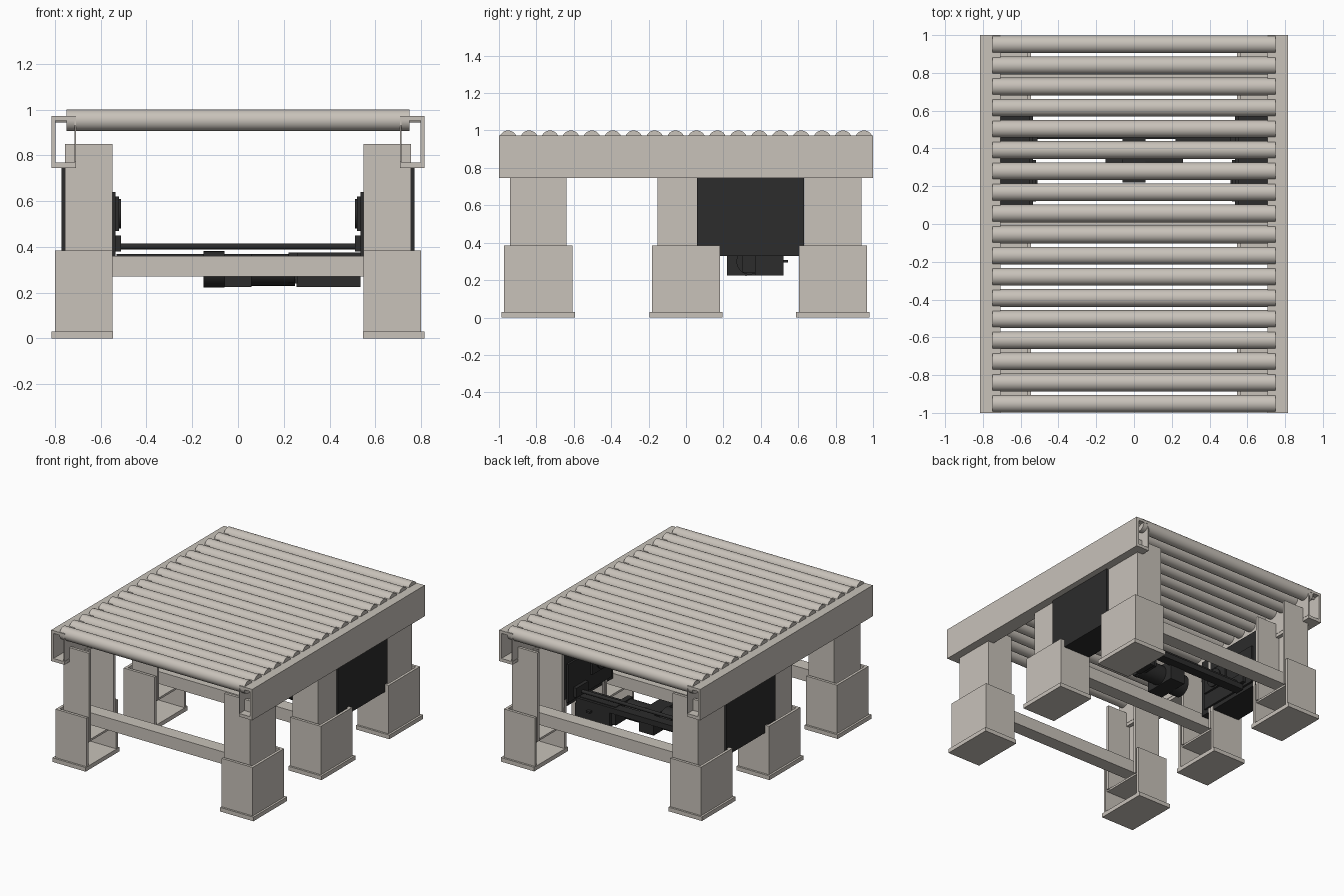
import bpy, bmesh, math
from mathutils import Matrix, Vector

cube = bpy.data.objects.get("Cube")
if cube:
    bpy.data.objects.remove(cube, do_unlink=True)


def material(name, colour):
    m = bpy.data.materials.new(name)
    m.use_nodes = True
    m.diffuse_color = (*colour, 1)
    bsdf = next(n for n in m.node_tree.nodes if n.type == 'BSDF_PRINCIPLED')
    bsdf.inputs["Base Color"].default_value = (*colour, 1)
    return m


BEIGE = material("warm grey paint", (0.58, 0.54, 0.49))
BLACK = material("black", (0.025, 0.025, 0.025))


def finish(bm, name, mat):
    bmesh.ops.recalc_face_normals(bm, faces=bm.faces)
    mesh = bpy.data.meshes.new(name)
    bm.to_mesh(mesh)
    bm.free()
    mesh.materials.append(mat)
    ob = bpy.data.objects.new(name, mesh)
    bpy.context.collection.objects.link(ob)
    return ob


def box(name, mat, x, y, z):
    """Box from three (low, high) ranges."""
    bm = bmesh.new()
    bmesh.ops.create_cube(bm, size=1)
    for v in bm.verts:
        v.co = Vector([(a + b) / 2 + c * (b - a) for (a, b), c in zip((x, y, z), v.co)])
    return finish(bm, name, mat)


def rod(name, mat, x, y, z, radius, sides=32):
    """Cylinder along x."""
    bm = bmesh.new()
    turn = Matrix.Translation(((x[0] + x[1]) / 2, y, z)) @ Matrix.Rotation(math.pi / 2, 4, 'Y')
    bmesh.ops.create_cone(bm, cap_ends=True, segments=sides, radius1=radius,
                          radius2=radius, depth=x[1] - x[0], matrix=turn)
    for f in bm.faces:
        f.smooth = len(f.verts) == 4
    for e in bm.edges:
        e.smooth = all(len(f.verts) == 4 for f in e.link_faces)
    return finish(bm, name, mat)


def prism(name, mat, outline, offset):
    """Extrude a closed outline along an offset."""
    bm = bmesh.new()
    face = bm.faces.new([bm.verts.new(p) for p in outline])
    new = bmesh.ops.extrude_face_region(bm, geom=[face])["geom"]
    moved = [g for g in new if isinstance(g, bmesh.types.BMVert)]
    bmesh.ops.translate(bm, verts=moved, vec=offset)
    bm.faces.ensure_lookup_table()
    if not any(len(f.verts) == len(outline) and f.is_valid and f.verts[0] not in moved
               for f in bm.faces if len(f.verts) > 4):
        bm.faces.new([v for v in bm.verts if v not in moved])
    return finish(bm, name, mat)


def channel(name, s, x, y, z, t=0.02):
    """Upright U channel with its open side facing the centre."""
    (x0, x1), (y0, y1) = x, y
    pts = [(x0, y0), (x1, y0), (x1, y1), (x0, y1), (x0, y1 - t),
           (x1 - t, y1 - t), (x1 - t, y0 + t), (x0, y0 + t)]
    prism(name, BEIGE, [(s * a, b, z[0]) for a, b in pts], (0, 0, z[1] - z[0]))


def mirrored(s, a, b):
    return tuple(sorted((s * a, s * b)))


# Row of rollers with axles
for i in range(18):
    y = -0.951 + i * 0.1119
    rod("roller", BEIGE, (-0.75, 0.75), y, 0.953, 0.047)
    rod("roller_axle", BEIGE, (-0.8, 0.8), y, 0.953, 0.012, 6)

leg_rows = {"front": -0.79, "middle": 0.0, "back": 0.785}
for s, side in ((1, "left"), (-1, "right")):
    # Side rail: channel with a thin inner lip
    rail = [(.815, .745), (.815, .972), (.708, .972), (.708, .77), (.714, .77),
            (.714, .952), (.797, .952), (.797, .768), (.708, .768), (.708, .745)]
    prism(side + "_rail", BEIGE, [(s * a, -1, b) for a, b in rail], (0, 2, 0))

    # Telescopic legs
    for row, y in leg_rows.items():
        name = f"{side}_{row}_leg"
        half = 0.182
        channel(name + "_upper", s, (.548, .755), (y - .152, y + .152), (.2, .85))
        channel(name + "_sleeve", s, (.548, .8), (y - half, y + half), (.03, .385))
        box(name + "_shelf", BEIGE, mirrored(s, .56, .78), (y - .16, y + .16), (.19, .205))
        box(name + "_foot", BEIGE, mirrored(s, .545, .815), (y - .196, y + .196), (0, .03))

    # Drive guard and the bearing on its inner face
    box(side + "_drive_guard", BLACK, mirrored(s, .55, .77), (.06, .63), (.33, .75))
    box(side + "_bearing_plate", BLACK, mirrored(s, .535, .55), (.1, .6), (.36, .64))
    box(side + "_bearing_block", BLACK, mirrored(s, .52, .535), (.12, .34), (.47, .62))
    rod(side + "_bearing_cap", BLACK, mirrored(s, .51, .52), .23, .545, .065)
    box(side + "_shaft_block", BLACK, mirrored(s, .51, .535), (.4, .54), (.38, .45))

# Cross beams
for row, y in leg_rows.items():
    box(row + "_cross_beam", BEIGE, (-.735, .735), (y - .05, y + .05), (.27, .36))

# Drive shaft, motor and gearbox
rod("drive_shaft", BLACK, (-.53, .53), .47, .402, .0125, 16)
box("motor_rail", BLACK, (-.53, .53), (.45, .52), (.33, .37))
rod("motor_body", BLACK, (-.06, .25), .34, .3, .07)
box("motor_terminal_box", BLACK, (-.06, .06), (.22, .46), (.225, .37))
rod("motor_fan_cover", BLACK, (-.15, -.06), .32, .302, .079)
box("motor_bracket", BLACK, (.22, .26), (.3, .5), (.24, .375))
box("gearbox", BLACK, (.255, .535), (.37, .52), (.225, .33))
box("gearbox_cover", BLACK, (.225, .535), (.38, .5), (.33, .375))
box("gearbox_stub", BLACK, (.4, .43), (.52, .545), (.295, .308))
